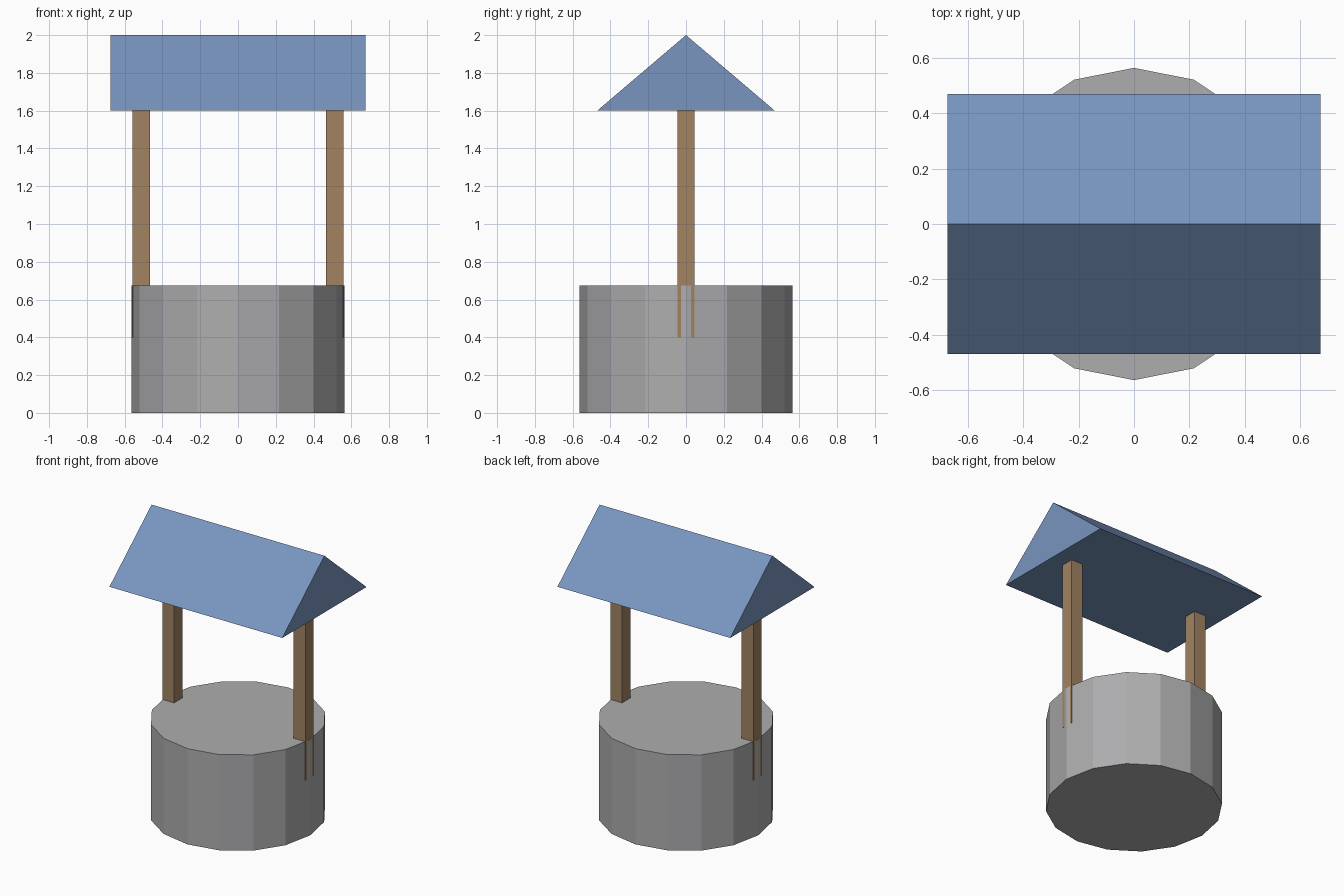
import bpy, math

if "Cube" in bpy.data.objects:
    bpy.data.objects.remove(bpy.data.objects["Cube"])


def material(name, rgb):
    m = bpy.data.materials.new(name)
    m.diffuse_color = (*rgb, 1.0)
    m.use_nodes = True
    m.node_tree.nodes["Principled BSDF"].inputs["Base Color"].default_value = m.diffuse_color
    return m


stone = material("grey_stone", (0.42, 0.42, 0.43))
wood = material("brown_wood", (0.36, 0.23, 0.12))
tile = material("blue_roof", (0.19, 0.30, 0.52))


def prism(name, profile, offset, mat):
    """Extrude a closed profile of 3D points along the offset vector."""
    n = len(profile)
    verts = list(profile) + [tuple(a + b for a, b in zip(p, offset)) for p in profile]
    faces = [tuple(reversed(range(n))), tuple(range(n, 2 * n))]
    faces += [(i, (i + 1) % n, (i + 1) % n + n, i + n) for i in range(n)]
    mesh = bpy.data.meshes.new(name)
    mesh.from_pydata(verts, [], faces)
    mesh.materials.append(mat)
    obj = bpy.data.objects.new(name, mesh)
    bpy.context.collection.objects.link(obj)
    return obj


# Round stone base, 16 sides
R = 0.564
ring = [(R * math.cos(math.tau * i / 16), R * math.sin(math.tau * i / 16), 0) for i in range(16)]
prism("well_base", ring, (0, 0, 0.675), stone)

# Two posts, sunk into the base rim
h = 0.046
for side, cx in (("left", -0.5126), ("right", 0.5126)):
    square = [(cx - h, -h, 0.4), (cx + h, -h, 0.4), (cx + h, h, 0.4), (cx - h, h, 0.4)]
    prism(side + "_post", square, (0, 0, 1.21), wood)

# Solid gable roof, ridge along x
gable = [(-0.674, -0.47, 1.6), (-0.674, 0.47, 1.6), (-0.674, 0, 2.0)]
prism("roof", gable, (1.348, 0, 0), tile)
